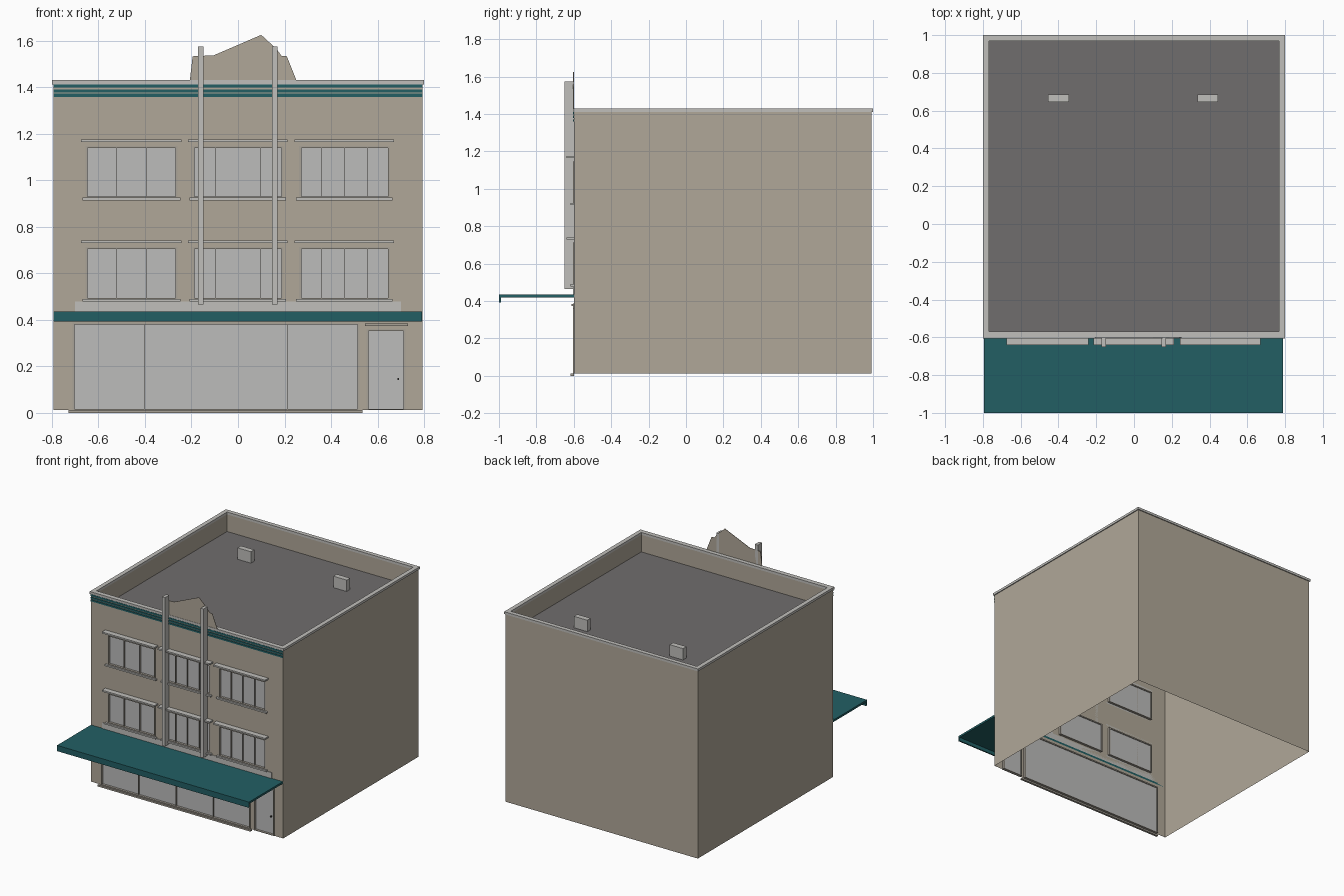
import bpy, bmesh
from mathutils import Matrix, Vector

cube = bpy.data.objects.get("Cube")
if cube:
    bpy.data.objects.remove(cube, do_unlink=True)


def material(name, *rgb):
    lin = [((c / 255 + 0.055) / 1.055) ** 2.4 for c in rgb] + [1.0]
    m = bpy.data.materials.new(name)
    m.use_nodes = True
    m.diffuse_color = lin
    bsdf = m.node_tree.nodes["Principled BSDF"]
    bsdf.inputs["Base Color"].default_value = lin
    bsdf.inputs["Roughness"].default_value = 0.8
    return m


TAN = material("tan wall", 176, 167, 152)
TRIM = material("light grey trim", 192, 191, 187)
FRAME = material("stone frame", 168, 162, 151)
GLASS = material("pale glass", 188, 188, 187)
TEAL = material("teal paint", 34, 95, 100)
ROOF = material("dark grey roof", 112, 109, 109)
DARK = material("dark metal", 70, 68, 66)


def finish(name, bm, mat):
    mesh = bpy.data.meshes.new(name)
    bm.to_mesh(mesh)
    bm.free()
    mesh.materials.append(mat)
    ob = bpy.data.objects.new(name, mesh)
    bpy.context.collection.objects.link(ob)
    return ob


def boxes(name, mat, *spans):
    """One object from boxes given as (x0, x1, y0, y1, z0, z1)."""
    bm = bmesh.new()
    for x0, x1, y0, y1, z0, z1 in spans:
        mid = Vector((x0 + x1, y0 + y1, z0 + z1)) / 2
        size = Matrix.Diagonal((x1 - x0, y1 - y0, z1 - z0, 1))
        bmesh.ops.create_cube(bm, size=1, matrix=Matrix.Translation(mid) @ size)
    return finish(name, bm, mat)


def faces(name, mat, *polys):
    bm = bmesh.new()
    for poly in polys:
        bm.faces.new([bm.verts.new(p) for p in poly])
    bmesh.ops.remove_doubles(bm, verts=bm.verts, dist=0.0001)
    return finish(name, bm, mat)


def upright(x0, x1, z0, z1, y):
    return [(x0, y, z0), (x1, y, z0), (x1, y, z1), (x0, y, z1)]


# Main dimensions
W, FRONT, BACK = 0.793, -0.6, 0.993
BASE, TOP, DECK = 0.012, 1.412, 1.285
RIM = 0.03

# Openings in the front wall: name, x0, x1, z0, z1, panes
openings = [("shop_window", -0.711, 0.522, 0.012, 0.388, 4),
            ("door", 0.552, 0.72, 0.012, 0.36, 1)]
columns = [("right", -0.655, -0.26, 3), ("middle", -0.195, 0.195, 4), ("left", 0.263, 0.653, 4)]
for floor, z0, z1 in (("lower", 0.49, 0.713), ("upper", 0.925, 1.147)):
    for side, x0, x1, panes in columns:
        openings.append((f"{floor}_{side}_window", x0, x1, z0, z1, panes))

# Front wall: grid of cells, leaving out the openings
xs = sorted({-W, W} | {o[1] for o in openings} | {o[2] for o in openings})
zs = sorted({BASE, TOP} | {o[3] for o in openings} | {o[4] for o in openings})
cells = []
for xa, xb in zip(xs, xs[1:]):
    for za, zb in zip(zs, zs[1:]):
        cx, cz = (xa + xb) / 2, (za + zb) / 2
        if not any(o[1] < cx < o[2] and o[3] < cz < o[4] for o in openings):
            cells.append(upright(xa, xb, za, zb, FRONT))
wall = faces("front_wall", TAN, *cells)
bm = bmesh.new()
bm.from_mesh(wall.data)
bmesh.ops.dissolve_limit(bm, angle_limit=0.01, verts=bm.verts, edges=bm.edges)
bm.to_mesh(wall.data)
bm.free()

# Side and back walls, open underneath
corners = [(W, FRONT), (W, BACK), (-W, BACK), (-W, FRONT)]
faces("side_and_back_walls", TAN,
      *[[(*a, BASE), (*b, BASE), (*b, TOP), (*a, TOP)] for a, b in zip(corners, corners[1:])])

# Roof deck and inner parapet
faces("roof_deck", ROOF, [(x, y, DECK) for x, y in reversed(corners)][::-1])
ix, iy0, iy1 = W - RIM + 0.005, FRONT + RIM, BACK - RIM + 0.005
inner = [(ix, iy0), (ix, iy1), (-ix, iy1), (-ix, iy0)]
faces("parapet_inside", TAN,
      *[[(*b, DECK), (*a, DECK), (*a, TOP), (*b, TOP)] for a, b in zip(inner, inner[1:] + inner[:1])])

# Coping around the parapet
c0, c1 = TOP, 1.43
boxes("parapet_coping", TRIM,
      (-0.8, 0.8, -0.605, iy0, c0, c1), (-0.8, 0.8, iy1, 1.0, c0, c1),
      (-0.8, -ix, iy0, iy1, c0, c1), (ix, 0.8, iy0, iy1, c0, c1))

# Roof vents
for name, x in (("right_roof_vent", -0.4), ("left_roof_vent", 0.39)):
    boxes(name, TRIM, (x - 0.055, x + 0.055, 0.645, 0.685, DECK, DECK + 0.085))

# Glass, frames and thin glazing bars
for name, x0, x1, z0, z1, panes in openings:
    t, ya, yb = 0.009, FRONT - 0.005, FRONT + 0.018
    boxes(name + "_frame", FRAME,
          (x0, x0 + t, ya, yb, z0, z1), (x1 - t, x1, ya, yb, z0, z1),
          (x0 + t, x1 - t, ya, yb, z1 - t, z1), (x0 + t, x1 - t, ya, yb, z0, z0 + t / 2))
    faces(name + "_panel", GLASS, upright(x0, x1, z0, z1, FRONT + 0.012))
    bars = [x0 + (x1 - x0) * i / panes for i in range(1, panes)]
    if bars:
        boxes(name + "_bars", FRAME,
              *[(b - 0.001, b + 0.001, FRONT, FRONT + 0.012, z0, z1) for b in bars])

# Window heads and sills
for name, x0, x1, z0, z1, panes in openings[2:]:
    boxes(name + "_head", TRIM, (x0 - 0.02, x1 + 0.018, -0.64, FRONT, z1 + 0.017, z1 + 0.028))
    boxes(name + "_sill", TRIM, (x0 - 0.013, x1 + 0.012, -0.617, FRONT, z0 - 0.011, z0))

# Shop sill, door head and knob
boxes("shop_sill", FRAME, (-0.728, 0.535, -0.617, FRONT, 0, 0.012))
boxes("door_head", FRAME, (0.545, 0.73, -0.612, FRONT, 0.373, 0.385))
boxes("door_knob", DARK, (0.685, 0.693, -0.602, -0.587, 0.142, 0.15))

# Canopy with a front fascia, and the pale band above it
boxes("canopy", TEAL, (-W, W - 0.003, -1.0, FRONT, 0.42, 0.435),
      (-W, W - 0.003, -1.0, -0.99, 0.392, 0.42))
boxes("sign_band", TRIM, (-0.7, 0.7, FRONT - 0.004, FRONT, 0.435, 0.479))

# Painted stripes below the coping
boxes("teal_stripes", TEAL,
      *[(-W, W, FRONT - 0.005, FRONT, z, z + 0.013) for z in (1.359, 1.378, 1.398)])

# Stepped gable plate above the front wall
outline = [(-0.208, 1.42), (-0.195, 1.533), (-0.105, 1.537), (0.1, 1.625),
           (0.165, 1.565), (0.187, 1.535), (0.21, 1.533), (0.255, 1.42)]
gable = faces("gable_plate", TAN, [(x, FRONT, z) for x, z in outline])
gable.modifiers.new("thickness", "SOLIDIFY").thickness = 0.003

# Tall posts on the front
for name, x in (("right_post", -0.16), ("left_post", 0.158)):
    boxes(name, TRIM, (x - 0.012, x + 0.012, -0.65, FRONT, 0.465, 1.575))
